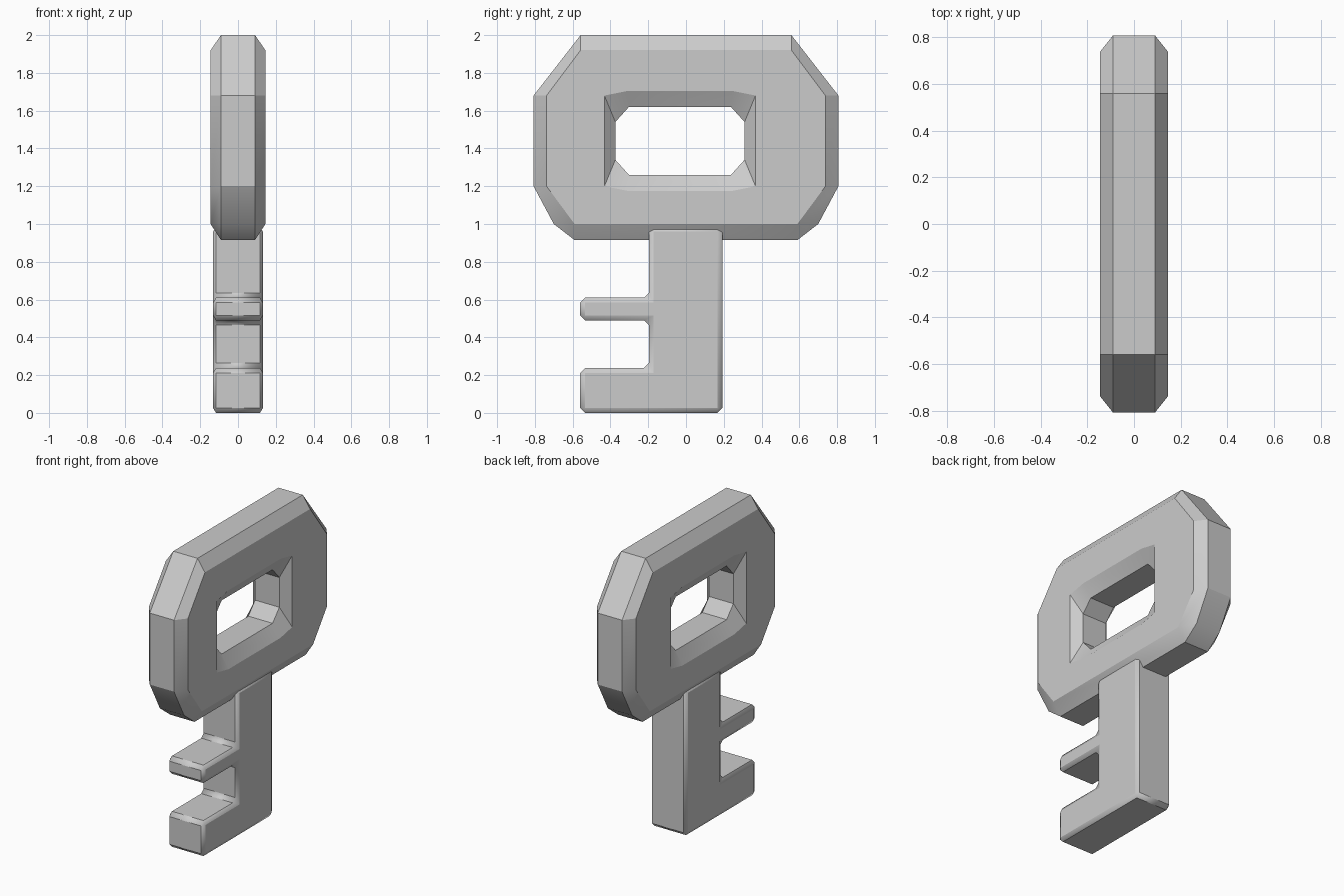
import bpy, bmesh, math

if "Cube" in bpy.data.objects:
    bpy.data.objects.remove(bpy.data.objects["Cube"])


def make_object(name, bm):
    bmesh.ops.recalc_face_normals(bm, faces=bm.faces)
    mesh = bpy.data.meshes.new(name)
    bm.to_mesh(mesh)
    bm.free()
    ob = bpy.data.objects.new(name, mesh)
    bpy.context.collection.objects.link(ob)
    bpy.ops.object.select_all(action='DESELECT')
    ob.select_set(True)
    bpy.context.view_layer.objects.active = ob
    bpy.ops.object.shade_smooth_by_angle(angle=math.radians(25))
    return ob


def mirrored(half, cy=0.0):
    """Complete a right-hand (y, z) half profile, listed top to bottom."""
    return [(cy + y, z) for y, z in half] + [(cy - y, z) for y, z in reversed(half)]


# Bow: chamfered ring; repeated points merge the corners at the bottom
rim = mirrored([(.558, 2), (.807, 1.68), (.807, 1.2), (.70, 1.0), (.59, .915)])
face = mirrored([(.558, 1.92), (.738, 1.68), (.738, 1.2), (.59, 1.0), (.59, 1.0)])
hole_edge = mirrored([(.275, 1.705), (.40, 1.68), (.40, 1.2), (.275, 1.175), (.275, 1.175)], -.032)
hole_wall = mirrored([(.27, 1.62), (.342, 1.54), (.342, 1.34), (.27, 1.26), (.27, 1.26)], -.032)
rings = [(-.09, rim), (.09, rim), (.145, face), (.145, hole_edge),
         (.09, hole_wall), (-.09, hole_wall), (-.145, hole_edge), (-.145, face)]

bm = bmesh.new()
cache = {}


def vert(x, p):
    key = (x, round(p[0], 4), round(p[1], 4))
    if key not in cache:
        cache[key] = bm.verts.new(key)
    return cache[key]


for r, (xa, a) in enumerate(rings):
    xb, b = rings[(r + 1) % len(rings)]
    for i in range(len(a)):
        j = (i + 1) % len(a)
        corners = [vert(xa, a[i]), vert(xa, a[j]), vert(xb, b[j]), vert(xb, b[i])]
        unique = list(dict.fromkeys(corners))
        if len(unique) > 2:
            bm.faces.new(unique)
make_object("bow", bm)

# Shaft with two teeth: extruded profile, scaled in x so the chamfer is shallower there
profile = [(.192, 0), (.192, .985), (-.197, .985), (-.197, .61), (-.56, .61), (-.56, .49),
           (-.197, .49), (-.197, .238), (-.56, .238), (-.56, 0)]
squash = 0.6
half = .132 / squash
bm = bmesh.new()
base = bm.faces.new([bm.verts.new((-half, y, z)) for y, z in profile])
ext = bmesh.ops.extrude_face_region(bm, geom=[base], use_keep_orig=True)
top = [g for g in ext['geom'] if isinstance(g, bmesh.types.BMVert)]
bmesh.ops.translate(bm, verts=top, vec=(2 * half, 0, 0))
shaft = make_object("shaft_and_teeth", bm)
shaft.scale.x = squash
bevel = shaft.modifiers.new("chamfer", 'BEVEL')
bevel.width = .026
bevel.segments = 1
bevel.limit_method = 'ANGLE'
